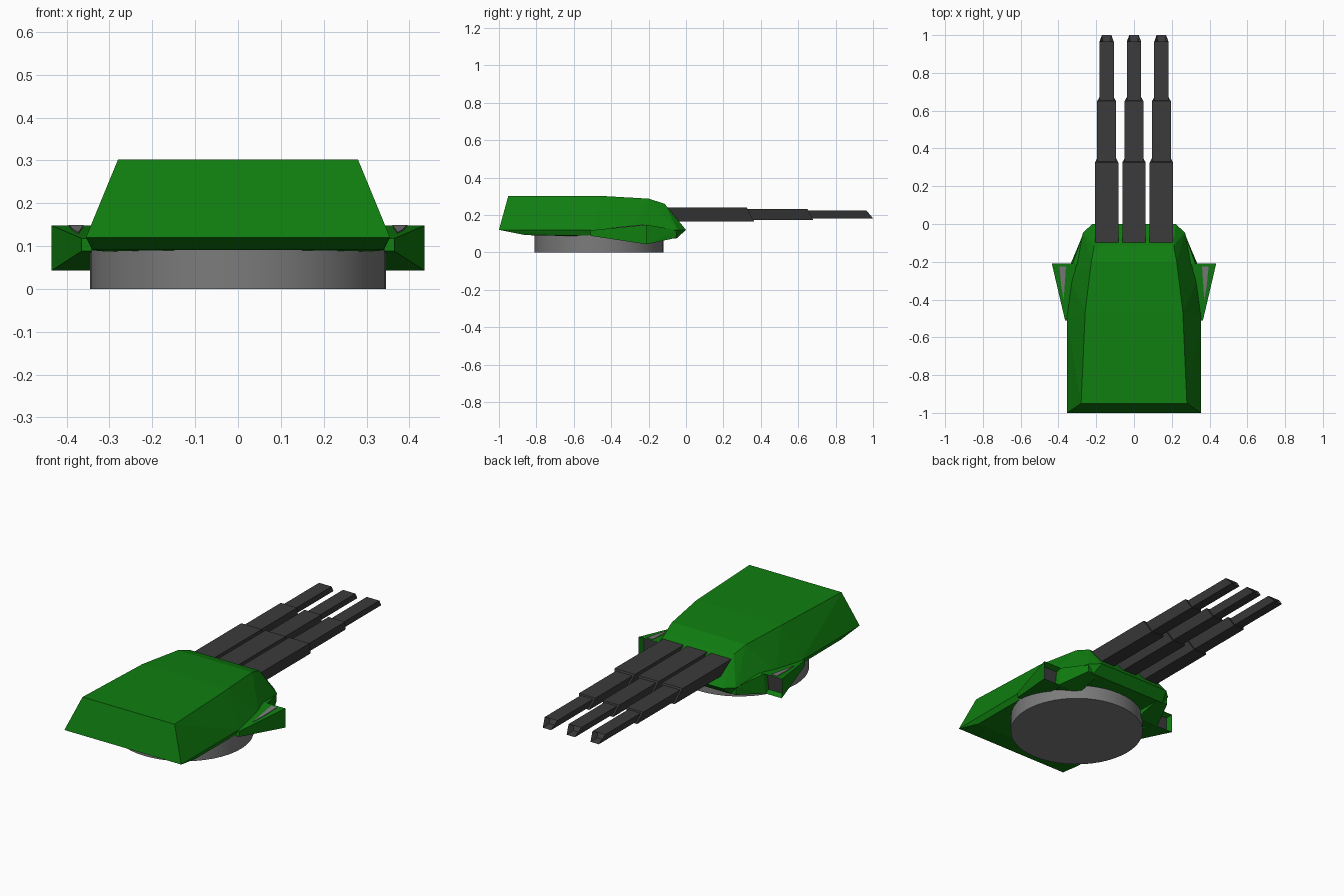
import bpy, bmesh, math
from mathutils import Vector

if "Cube" in bpy.data.objects:
    bpy.data.objects.remove(bpy.data.objects["Cube"])


def material(name, rgb):
    m = bpy.data.materials.new(name)
    m.diffuse_color = (*rgb, 1)
    m.use_nodes = True
    m.node_tree.nodes["Principled BSDF"].inputs["Base Color"].default_value = m.diffuse_color
    return m


GREEN = material("armour green", (0.005, 0.21, 0.005))
GREY = material("ring grey", (0.2, 0.2, 0.2))
DARK = material("gun dark grey", (0.045, 0.043, 0.045))


def finish(bm, name, mats):
    bmesh.ops.recalc_face_normals(bm, faces=bm.faces[:])
    me = bpy.data.meshes.new(name)
    bm.to_mesh(me)
    bm.free()
    for m in mats:
        me.materials.append(m)
    ob = bpy.data.objects.new(name, me)
    bpy.context.collection.objects.link(ob)
    return ob


def hull(points):
    """Convex solid around a few corner points, flat faces merged."""
    bm = bmesh.new()
    for p in points:
        bm.verts.new(p)
    r = bmesh.ops.convex_hull(bm, input=bm.verts[:])
    loose = {g for k in ("geom_interior", "geom_unused") for g in r[k]
             if isinstance(g, bmesh.types.BMVert)}
    bmesh.ops.delete(bm, geom=list(loose), context='VERTS')
    bmesh.ops.dissolve_limit(bm, angle_limit=math.radians(1),
                             verts=bm.verts[:], edges=bm.edges[:])
    return bm


# Gunhouse: half-width, y, z of its corners, mirrored in x
roof = [(.28, -.95, .302), (.258, -.46, .302), (.226, -.2, .287), (.21, -.115, .26)]
skirt = [(.355, -1, .12), (.355, -.5, .12), (.338, -.3, .12), (.27, -.045, .12), (.22, 0, .12)]
floor = [(.34, -.86, .092), (.34, -.5, .09), (.235, -.05, .075)]
finish(hull([(s * x, y, z) for s in (-1, 1) for x, y, z in roof + skirt + floor]),
       "gunhouse", [GREEN])

# Turret ring under the gunhouse
bpy.ops.mesh.primitive_cylinder_add(vertices=48, radius=.345, depth=.1,
                                    location=(0, -.466, .05))
ring = bpy.context.object
ring.name = "turret_ring"
ring.data.materials.append(GREY)
bpy.ops.object.shade_smooth_by_angle(angle=math.radians(40))

for s, side in ((-1, "left"), (1, "right")):
    # Rangefinder wedge with a recessed window facing the guns
    bm = hull([(s * x, y, z) for x, y, z in [
        (.435, -.21, .043), (.435, -.21, .148), (.31, -.21, .148), (.31, -.21, .043),
        (.365, -.51, .088), (.365, -.51, .118), (.3, -.51, .088), (.3, -.51, .118)]])
    bmesh.ops.recalc_face_normals(bm, faces=bm.faces[:])
    window = max(bm.faces, key=lambda f: f.normal.y)
    bmesh.ops.inset_region(bm, faces=[window], thickness=.016)
    bmesh.ops.translate(bm, verts=window.verts[:], vec=Vector((0, -.03, 0)))
    window.material_index = 1
    finish(bm, f"rangefinder_{side}", [GREEN, DARK])

    # Fairing from the rangefinder towards the gun face
    finish(hull([(s * x, y, z) for x, y, z in [
        (.335, -.21, .043), (.325, -.21, .147), (.2, -.21, .147), (.2, -.21, .043),
        (.268, -.05, .078), (.268, -.05, .12), (.2, -.05, .078), (.2, -.05, .12)]]
        + [(s * .335, -.4, .09), (s * .2, -.4, .09)]),
        f"fairing_{side}", [GREEN])

    # Thin grey hatch on top of the rangefinder
    finish(hull([(s * x, y, .146 + (y + .21) * .1 + h) for h in (0, .005)
                 for x, y in ((.36, -.225), (.395, -.225), (.385, -.33), (.372, -.4))]),
           f"hatch_{side}", [GREY])


# Gun barrels: stepped trapezoid tubes with slanted ends
# start y, top end y, bottom end y, half-width, bottom z, top z
steps = [(-.15, .325, .365, .062, .164, .24),
         (.25, .65, .68, .05, .173, .231),
         (.6, .965, 1.0, .038, .182, .224)]
for i, cx in enumerate((-.145, 0, .145)):
    for j, (y0, yt, yb, w, zb, zt) in enumerate(steps):
        bm = hull([(cx + s * x, y, z) for s in (-1, 1) for x, y, z in [
            (w, y0, zt), (w, yt, zt), (w * .66, y0, zb), (w * .66, yb, zb)]])
        if j == 2:  # bore
            bmesh.ops.recalc_face_normals(bm, faces=bm.faces[:])
            end = max(bm.faces, key=lambda f: f.normal.y)
            bmesh.ops.inset_region(bm, faces=[end], thickness=.012)
            bmesh.ops.translate(bm, verts=end.verts[:], vec=Vector((0, -.04, 0)))
        finish(bm, f"barrel_{i + 1}_section_{j + 1}", [DARK])
